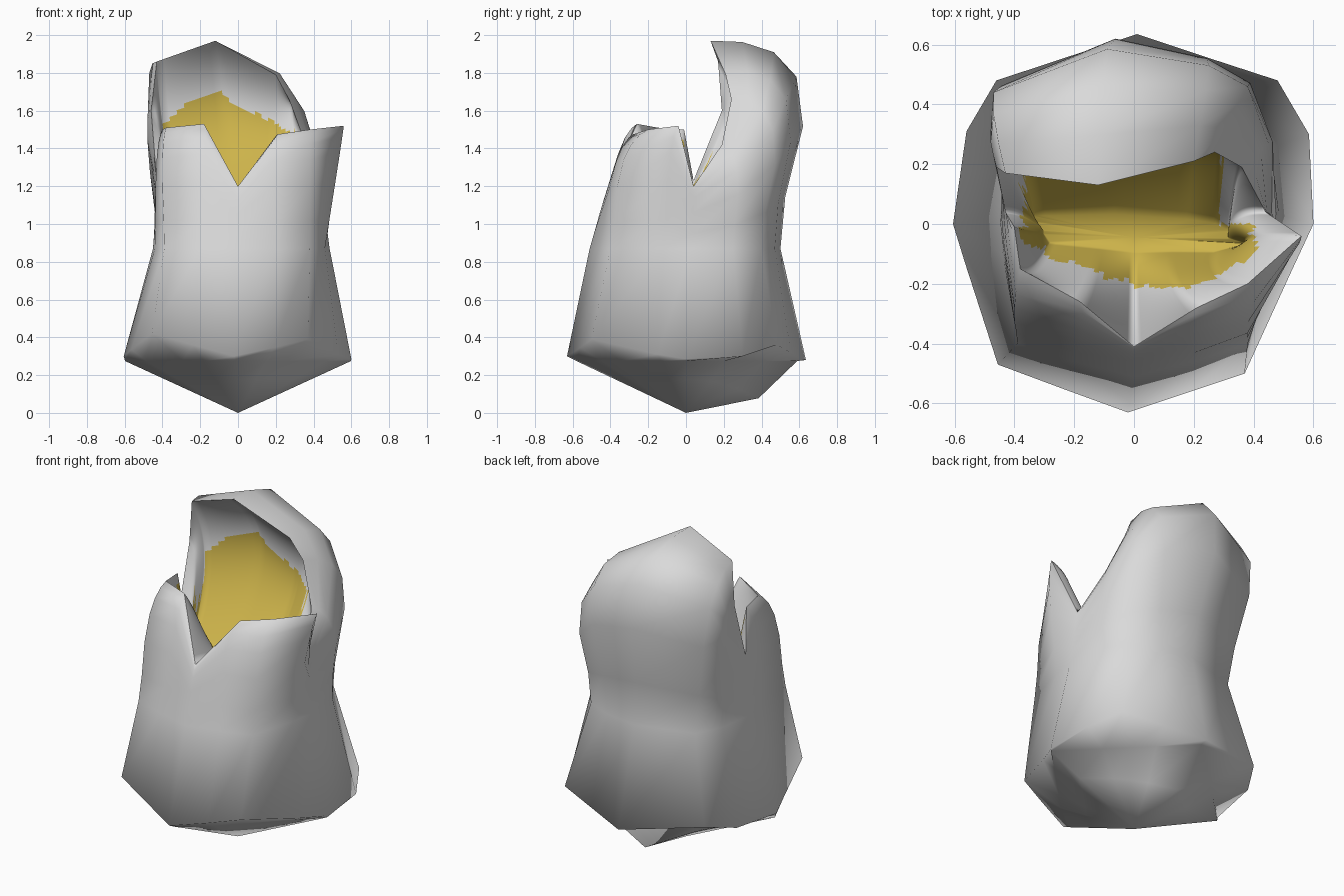
import bpy, bmesh, math, random
from mathutils import Vector as V

if "Cube" in bpy.data.objects:
    bpy.data.objects.remove(bpy.data.objects["Cube"])

random.seed(4)

def material(name, rgb):
    m = bpy.data.materials.new(name)
    m.diffuse_color = (*rgb, 1)
    m.use_nodes = True
    m.node_tree.nodes["Principled BSDF"].inputs["Base Color"].default_value = m.diffuse_color
    return m

grey = material("pale grey", (0.70, 0.70, 0.70))
yellow = material("mustard yellow", (0.62, 0.46, 0.07))

# Columns run counter-clockwise from the front notch
# Foot: widest ring, higher at the diagonals
foot = [V(p) for p in [
    (-.02, -.63, .3), (.19, -.56, .345), (.37, -.5, .39), (.53, -.15, .31),
    (.6, 0, .285), (.585, .3, .3), (.48, .48, .36), (.25, .555, .32),
    (.01, .635, .28), (-.46, .48, .36), (-.56, .31, .32), (-.605, 0, .3),
    (-.565, -.13, .335), (-.455, -.47, .42), (-.24, -.55, .36)]]
neck = [V((x, y, .87)) for x, y in [
    (0, -.51), (.2, -.46), (.38, -.40), (.46, -.12), (.485, .03), (.46, .25),
    (.36, .40), (.2, .47), (0, .5), (-.34, .40), (-.42, .25),
    (-.45, .03), (-.44, -.1), (-.39, -.40), (-.2, -.46)]]
# Bulge of each petal, halfway up
bulge = [V(p) for p in [
    (0, -.435, 1.13), (.18, -.37, 1.33), (.38, -.33, 1.34), (.54, -.08, 1.38),
    (.45, .04, 1.14), (.45, .27, 1.28), (.38, .46, 1.5), (.25, .53, 1.66),
    (-.09, .585, 1.78), (-.47, .44, 1.68), (-.48, .3, 1.45), (-.43, .04, 1.14),
    (-.43, -.04, 1.35), (-.40, -.28, 1.35), (-.17, -.36, 1.37)]]
# Lip: two front petals and a tall hooded back petal
lip = [V(p) for p in [
    (0, -.41, 1.2), (.21, -.28, 1.475), (.38, -.2, 1.5), (.56, -.04, 1.52),
    (.44, .04, 1.2), (.36, .19, 1.42), (.27, .24, 1.66), (.2, .21, 1.79),
    (-.12, .13, 1.97), (-.43, .17, 1.86), (-.46, .19, 1.6), (-.43, .04, 1.23),
    (-.4, -.01, 1.5), (-.38, -.15, 1.51), (-.18, -.26, 1.53)]]

def arc(a, m, b, t):
    """Quadratic curve from a to b that passes through m halfway."""
    c = 2 * m - (a + b) / 2
    return a * (1 - t) ** 2 + c * 2 * t * (1 - t) + b * t * t

def widen(ring, n):
    """Split each straight edge of a ring into n pieces."""
    out = []
    for i, p in enumerate(ring):
        q = ring[(i + 1) % len(ring)]
        out += [p.lerp(q, k / n) for k in range(n)]
    return out

def loft(name, rings, mats, start=None, end=None, paint=None):
    bm = bmesh.new()
    rows = [[bm.verts.new(p) for p in r] for r in rings]
    n = len(rows[0])
    for j in range(len(rows) - 1):
        for i in range(n):
            k = (i + 1) % n
            f = bm.faces.new((rows[j][i], rows[j][k], rows[j + 1][k], rows[j + 1][i]))
            f.material_index = paint(i, j, f.calc_center_median()) if paint else 0
    if start is not None:
        c = bm.verts.new(start)
        for i in range(n):
            bm.faces.new((c, rows[0][(i + 1) % n], rows[0][i]))
    if end is not None:
        c = bm.verts.new(end)
        for i in range(n):
            f = bm.faces.new((rows[-1][i], rows[-1][(i + 1) % n], c))
            f.material_index = len(mats) - 1
    for f in bm.faces:
        f.smooth = True
    me = bpy.data.meshes.new(name)
    bm.to_mesh(me)
    bm.free()
    for m in mats:
        me.materials.append(m)
    ob = bpy.data.objects.new(name, me)
    bpy.context.collection.objects.link(ob)
    return ob

# Underside: shallow four-sided pyramid below the foot
def under(p, s):
    k = .61 * s / (abs(p.x) + abs(p.y))
    return V((p.x * k, p.y * k, .28 * s))

low = [under(p, .64) for p in foot]
for p in low:
    p.z -= .11 * max(0, p.y / .4) ** 2

# Outer shell: foot, waist and petals
start = [a.lerp(b, .3) for a, b in zip(neck, bulge)]
rings = [low, [under(p, .98) for p in foot], foot, neck]
rings += [[arc(a, m, b, t) for a, m, b in zip(start, bulge, lip)]
          for t in (0, .25, .5, .7, .87, 1)]
loft("outer_shell", rings, [grey], start=(0, 0, 0))

# Inner cavity: thick grey lip rolling into a wedge-shaped yellow hollow
SPLIT, STEPS = 8, 36
hollow, floor = [], []
for m, p in zip(bulge, lip):
    side = .76 if m.x > 0 else .84
    drop = .19 if p.z > 1.7 else .0
    hollow.append(V((m.x * side, m.y * (.56 if m.y > 0 else .52), max(m.z - drop, 1.17))))
    floor.append(V((m.x * .7, m.y * .12 - .04 - .03 * m.x, 1.09)))
inner = [widen([arc(a, m, b, j / STEPS) for a, m, b in zip(lip, hollow, floor)], SPLIT)
         for j in range(STEPS + 1)]
ragged = [random.uniform(-.012, .012) + .01 * math.sin(i * .7)
          for i in range(len(inner[0]))]

def is_yellow(i, j, c):
    r = ragged[i]
    top = 1.70 - .5 * abs(c.x + .14) + r
    front = -.21 + .4 * max(0, -c.x) + .5 * max(0, c.x - .2) + r
    right = (.29 if c.y > 0 else .40) + r
    return int(j > STEPS * .22 and c.z < top and c.y > front and -.37 + r < c.x < right)

loft("inner_cavity", inner, [grey, yellow], end=(0, -.045, 1.085), paint=is_yellow)
